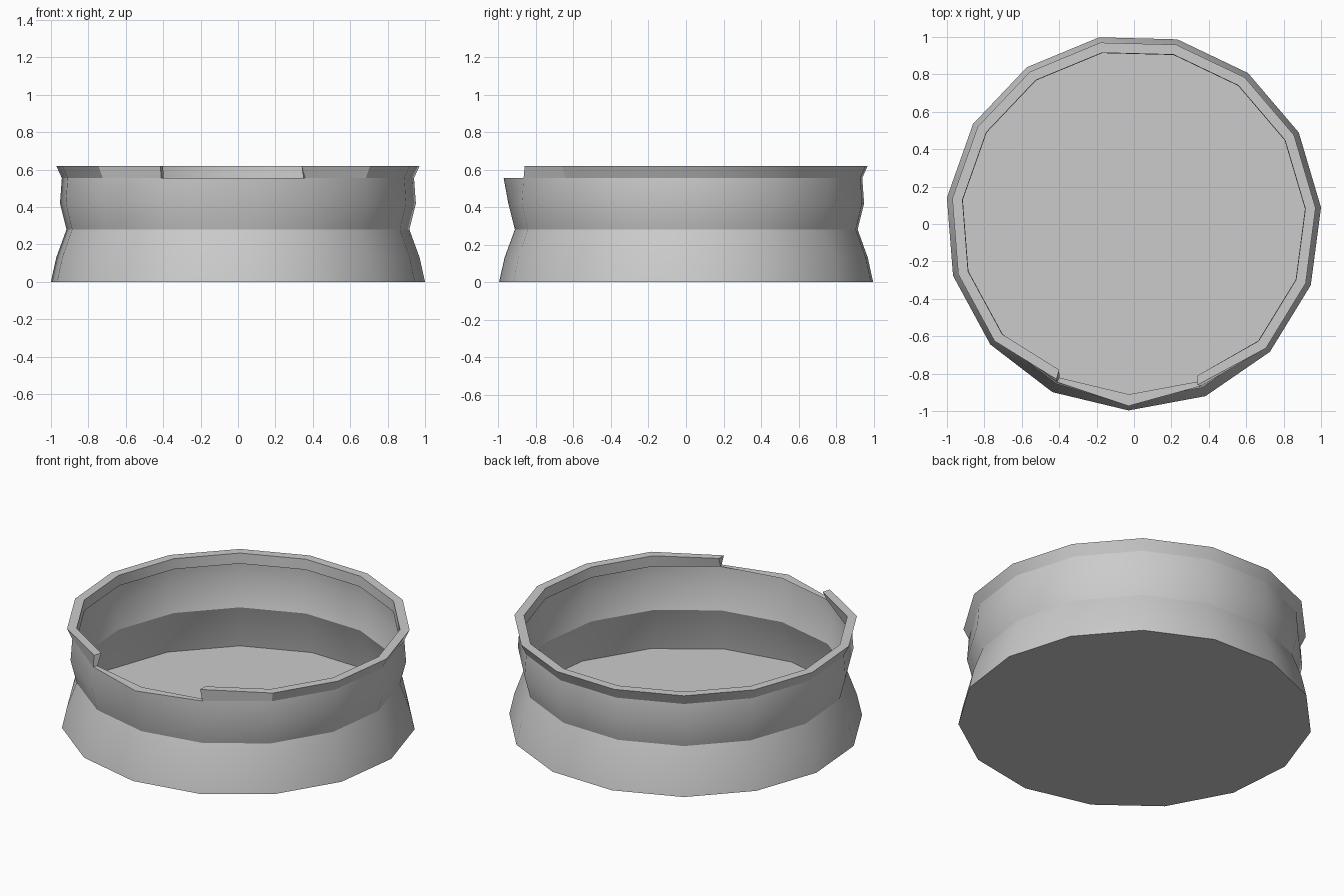
import bpy, bmesh, math

if "Cube" in bpy.data.objects:
    bpy.data.objects.remove(bpy.data.objects["Cube"])

N = 15                      # sides
START = math.radians(4.5)   # angle of the first corner
FRONT = 11                  # corner index in the middle of the notch
CX, CY = -0.003, 0.009


def point(i, r, z):
    a = START + math.tau * i / N
    return (CX + r * math.cos(a), CY + r * math.sin(a), z)


bm = bmesh.new()


def ring(r, z, front_r=None):
    return [bm.verts.new(point(i, front_r if front_r and i == FRONT else r, z))
            for i in range(N)]


def bridge(a, b, closed=True):
    for i in range(len(a) if closed else len(a) - 1):
        j = (i + 1) % len(a)
        bm.faces.new((a[i], a[j], b[j], b[i]))


# Floor and waisted wall, ending in a narrow flat ledge
profile = [(1.006, 0), (0.977, 0.13), (0.922, 0.28), (0.957, 0.42)]
rings = [ring(r, z) for r, z in profile]
rings.append(ring(0.947, 0.555, front_r=0.982))
rings.append(ring(0.92, 0.555))
bm.faces.new(list(reversed(rings[0])))
for a, b in zip(rings, rings[1:]):
    bridge(a, b)
wall_top, ledge = rings[-2], rings[-1]

# Raised lip running round the back, open at the front notch
order = [i % N for i in range(FRONT + 1, FRONT + N)]
base_out = [wall_top[i] for i in order]
base_in = [ledge[i] for i in order]
top_out = [bm.verts.new(point(i, 0.977, 0.62)) for i in order]
top_in = [bm.verts.new(point(i, 0.922, 0.62)) for i in order]

# The two lip ends lean inward
top_out[0].co = (0.34, -0.86, 0.62)
top_in[0].co = (0.34, -0.81, 0.62)
top_out[-1].co = (-0.415, -0.83, 0.62)
top_in[-1].co = (-0.40, -0.78, 0.62)
bridge(base_out, top_out, False)
bridge(top_out, top_in, False)
bridge(top_in, base_in, False)
for k in (0, -1):
    loop = [base_out[k], top_out[k], top_in[k], base_in[k]]
    bm.faces.new(loop if k else loop[::-1])

mesh = bpy.data.meshes.new("dish")
bm.to_mesh(mesh)
bm.free()
dish = bpy.data.objects.new("dish", mesh)
bpy.context.collection.objects.link(dish)
bpy.context.view_layer.objects.active = dish
dish.select_set(True)
bpy.ops.object.shade_smooth_by_angle(angle=math.radians(30))
